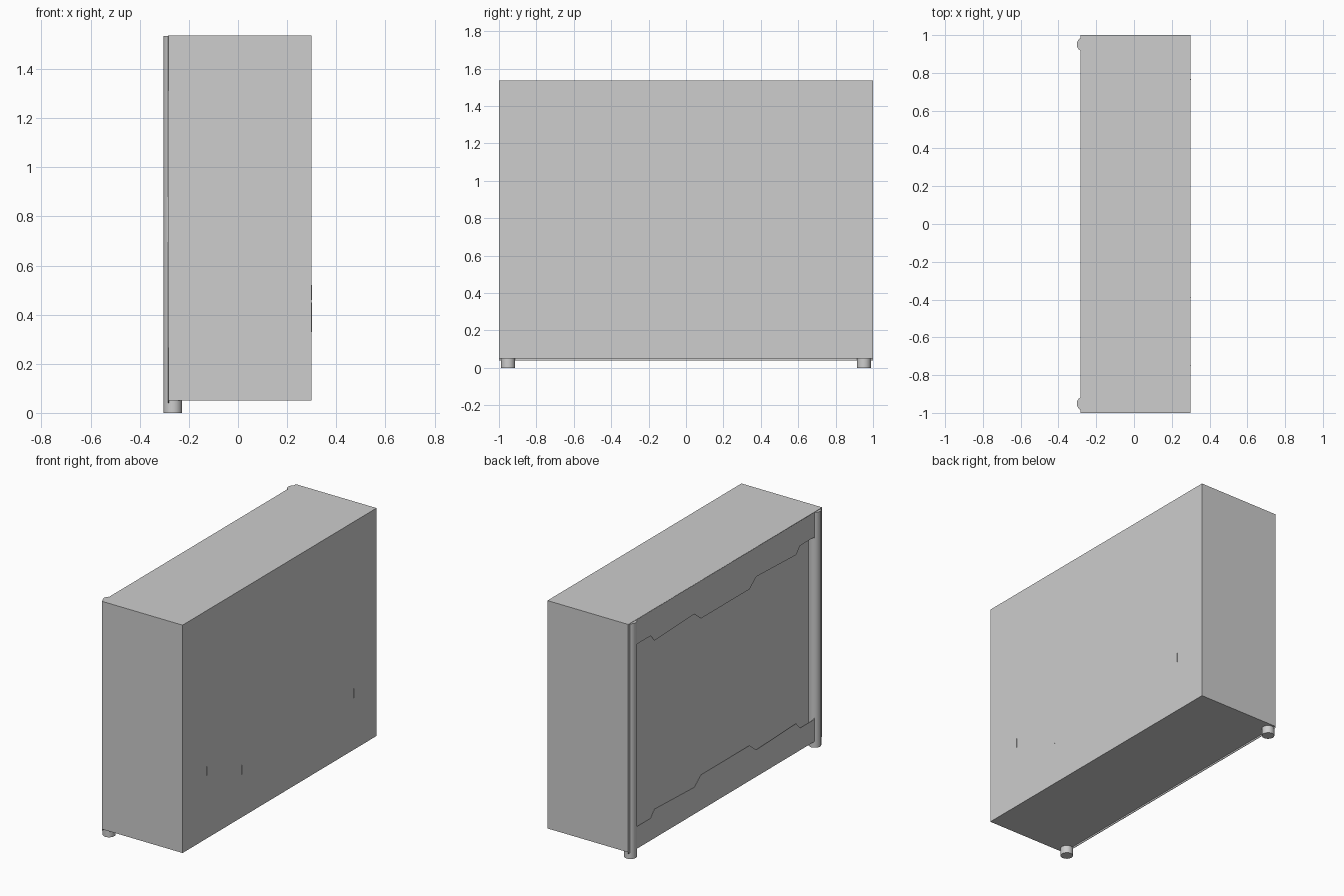
import bpy, bmesh, math
from mathutils import Matrix, Vector

cube = bpy.data.objects.get("Cube")
if cube:
    bpy.data.objects.remove(cube, do_unlink=True)

SHADE = (0.61, 0.61, 0.61, 1)
grey = bpy.data.materials.new("plain_grey")
grey.use_nodes = True
grey.diffuse_color = SHADE
grey.node_tree.nodes["Principled BSDF"].inputs["Base Color"].default_value = SHADE


def add_mesh(name, bm):
    mesh = bpy.data.meshes.new(name)
    bm.to_mesh(mesh)
    bm.free()
    mesh.materials.append(grey)
    obj = bpy.data.objects.new(name, mesh)
    bpy.context.collection.objects.link(obj)
    return obj


def box(bm, low, high):
    low, high = Vector(low), Vector(high)
    size = Matrix.Diagonal((*(high - low), 1))
    bmesh.ops.create_cube(bm, size=1, matrix=Matrix.Translation((low + high) / 2) @ size)


# Cabinet body, with a recess in its -x face
BOTTOM, TOP, FACE, BACK = 0.05, 1.537, -0.283, 0.3
bm = bmesh.new()
box(bm, (FACE, -1, BOTTOM), (BACK, 1, TOP))
opening = min(bm.faces, key=lambda f: f.calc_center_median().x)
bmesh.ops.inset_individual(bm, faces=[opening], thickness=0.004)
recess = bmesh.ops.extrude_face_region(bm, geom=[opening])
verts = [v for v in recess["geom"] if isinstance(v, bmesh.types.BMVert)]
bmesh.ops.translate(bm, verts=verts, vec=(0.077, 0, 0))
if opening.is_valid:
    bmesh.ops.delete(bm, geom=[opening], context='FACES')
bmesh.ops.recalc_face_normals(bm, faces=bm.faces)
add_mesh("cabinet_body", bm)

# Thin frame with a stepped opening, mirrored in both directions
MID = 0.78
quarter = [(0.95, 0.56), (0.91, 0.595), (0.77, 0.595), (0.73, 0.55),
           (0.32, 0.565), (0.25, 0.51)]
half = quarter + [(-y, z) for y, z in reversed(quarter)]
hole = [(y, MID + z) for y, z in half] + [(y, MID - z) for y, z in reversed(half)]
outer = [(-0.999, 0.04), (0.999, 0.04), (0.999, TOP - 0.001), (-0.999, TOP - 0.001)]
curve = bpy.data.curves.new("frame_outline", 'CURVE')
curve.dimensions = '2D'
curve.fill_mode = 'BOTH'
curve.extrude = 0.002
for loop in (outer, hole):
    spline = curve.splines.new('POLY')
    spline.points.add(len(loop) - 1)
    for point, (y, z) in zip(spline.points, loop):
        point.co = (y, z, 0, 1)
    spline.use_cyclic_u = True
helper = bpy.data.objects.new("frame_helper", curve)
bpy.context.collection.objects.link(helper)
bpy.context.view_layer.update()
graph = bpy.context.evaluated_depsgraph_get()
mesh = bpy.data.meshes.new_from_object(helper.evaluated_get(graph))
bpy.data.objects.remove(helper, do_unlink=True)
mesh.materials.clear()
mesh.materials.append(grey)
frame = bpy.data.objects.new("stepped_frame", mesh)
frame.rotation_euler = (math.pi / 2, 0, math.pi / 2)
frame.location.x = FACE + 0.001
bpy.context.collection.objects.link(frame)

# Round corner columns, whose lower ends are the feet
for side, name in ((1, "back_column"), (-1, "front_column")):
    bm = bmesh.new()
    bmesh.ops.create_cone(bm, cap_ends=True, segments=16, radius1=0.038, radius2=0.038,
                          depth=TOP - 0.002,
                          matrix=Matrix.Translation((-0.265, side * 0.951, TOP / 2 - 0.001)))
    for f in bm.faces:
        f.smooth = abs(f.normal.z) < 0.5
    for e in bm.edges:
        e.smooth = all(f.smooth for f in e.link_faces)
    add_mesh(name, bm)

# Tiny slivers on the +x face
for i, (y, z) in enumerate(((-0.39, 0.36), (0.765, 0.42), (-0.75, 0.49))):
    bm = bmesh.new()
    box(bm, (BACK - 0.002, y - 0.002, z - 0.03), (BACK + 0.002, y + 0.002, z + 0.03))
    add_mesh(f"sliver_{i + 1}", bm)
